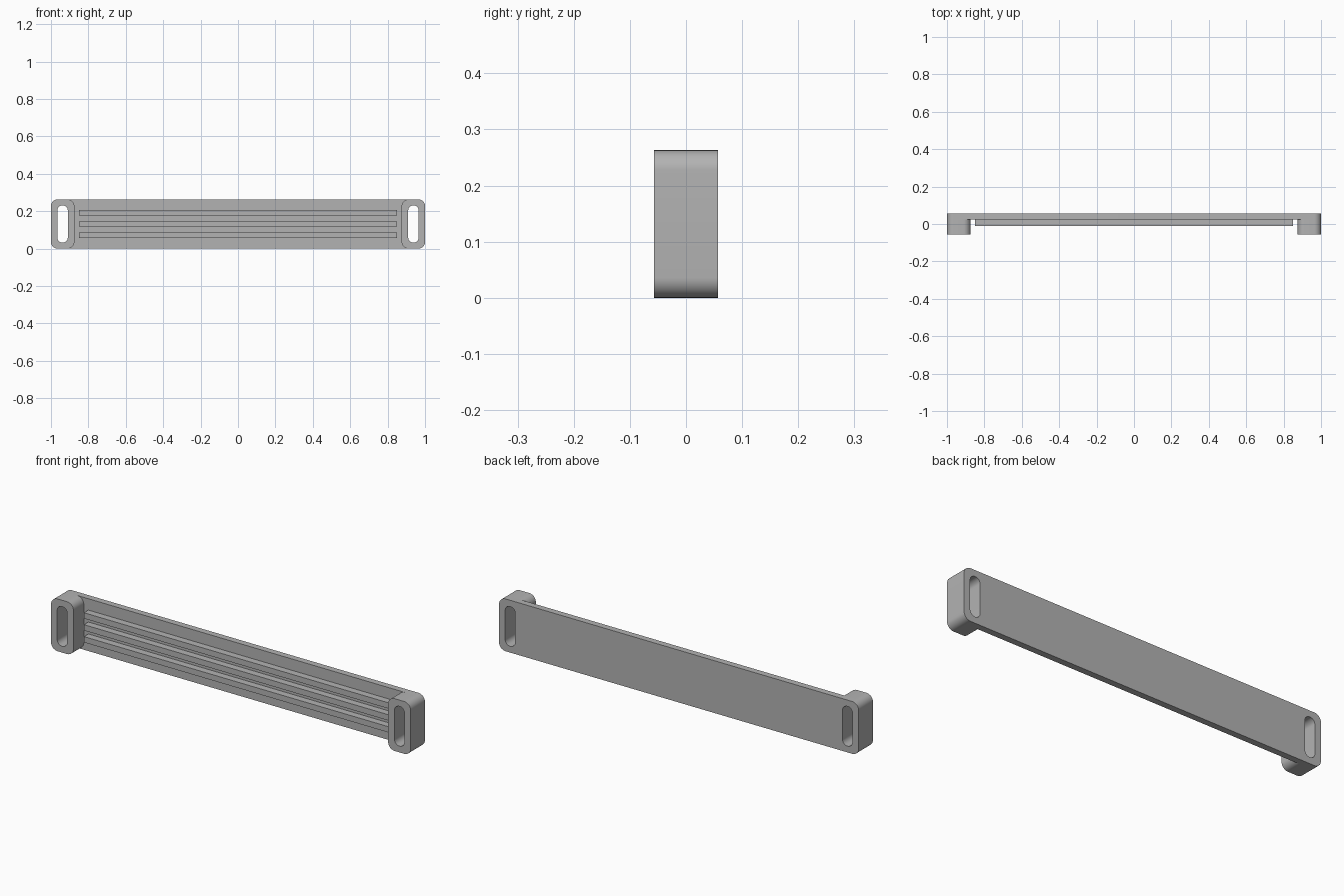
import bpy
import math

cube = bpy.data.objects.get("Cube")
if cube:
    bpy.data.objects.remove(cube, do_unlink=True)

# Main dimensions
LENGTH, HEIGHT, DEPTH = 2.0, 0.263, 0.114
BACK = DEPTH / 2
PLATE_FRONT = 0.025
RIB_FRONT = -0.01
BLOCK_W = 0.125
CORNER = 0.036
SLOT_X, SLOT_W, SLOT_H = 0.938, 0.056, 0.2
MID = HEIGHT / 2

grey = bpy.data.materials.new("plain grey")
grey.use_nodes = True
colour = (0.45, 0.45, 0.45, 1)
grey.diffuse_color = colour
grey.node_tree.nodes["Principled BSDF"].inputs["Base Color"].default_value = colour


def rounded_outline(cx, cz, w, h, r, steps=10):
    """Outline of a rounded rectangle, counter-clockwise."""
    if r == 0:
        steps = 0
    pts = []
    for i, (sx, sz) in enumerate([(1, 1), (-1, 1), (-1, -1), (1, -1)]):
        for k in range(steps + 1):
            a = math.pi / 2 * (i + k / max(steps, 1))
            pts.append((cx + sx * (w / 2 - r) + r * math.cos(a),
                        cz + sz * (h / 2 - r) + r * math.sin(a)))
    return pts


def extruded(name, outlines, y0, y1):
    """Extrude a front outline, with any inner outlines as holes, from y0 to y1."""
    curve = bpy.data.curves.new(name + " profile", "CURVE")
    curve.dimensions = "2D"
    curve.fill_mode = "BOTH"
    curve.extrude = (y1 - y0) / 2
    for pts in outlines:
        spline = curve.splines.new("POLY")
        spline.points.add(len(pts) - 1)
        for p, (x, z) in zip(spline.points, pts):
            p.co = (x, z, 0, 1)
        spline.use_cyclic_u = True
    curve.materials.append(grey)
    obj = bpy.data.objects.new(name, curve)
    bpy.context.collection.objects.link(obj)
    obj.location.y = (y0 + y1) / 2
    obj.rotation_euler.x = math.pi / 2
    bpy.ops.object.select_all(action="DESELECT")
    obj.select_set(True)
    bpy.context.view_layer.objects.active = obj
    bpy.ops.object.convert(target="MESH")
    bpy.ops.object.mode_set(mode="EDIT")
    bpy.ops.mesh.select_all(action="SELECT")
    bpy.ops.mesh.remove_doubles(threshold=0.0001)
    bpy.ops.mesh.normals_make_consistent(inside=False)
    bpy.ops.object.mode_set(mode="OBJECT")
    bpy.ops.object.shade_smooth_by_angle(angle=math.radians(30))
    return obj


def slot(side):
    return rounded_outline(side * SLOT_X, MID, SLOT_W, SLOT_H, SLOT_W / 2)


# Long back plate with a slot at each end
extruded("back_plate",
         [rounded_outline(0, MID, LENGTH, HEIGHT, CORNER), slot(-1), slot(1)],
         PLATE_FRONT, BACK)

# Raised end blocks around the slots
for side, label in ((1, "left"), (-1, "right")):
    x = side * (LENGTH - BLOCK_W) / 2
    extruded(label + "_end_block",
             [rounded_outline(x, MID, BLOCK_W, HEIGHT, CORNER), slot(side)],
             -BACK, PLATE_FRONT)

# Three long ribs on the front
for i, label in enumerate(("lower", "middle", "upper")):
    extruded(label + "_rib",
             [rounded_outline(0, MID + (i - 1) * 0.06, 1.7, 0.029, 0)],
             RIB_FRONT, PLATE_FRONT)
